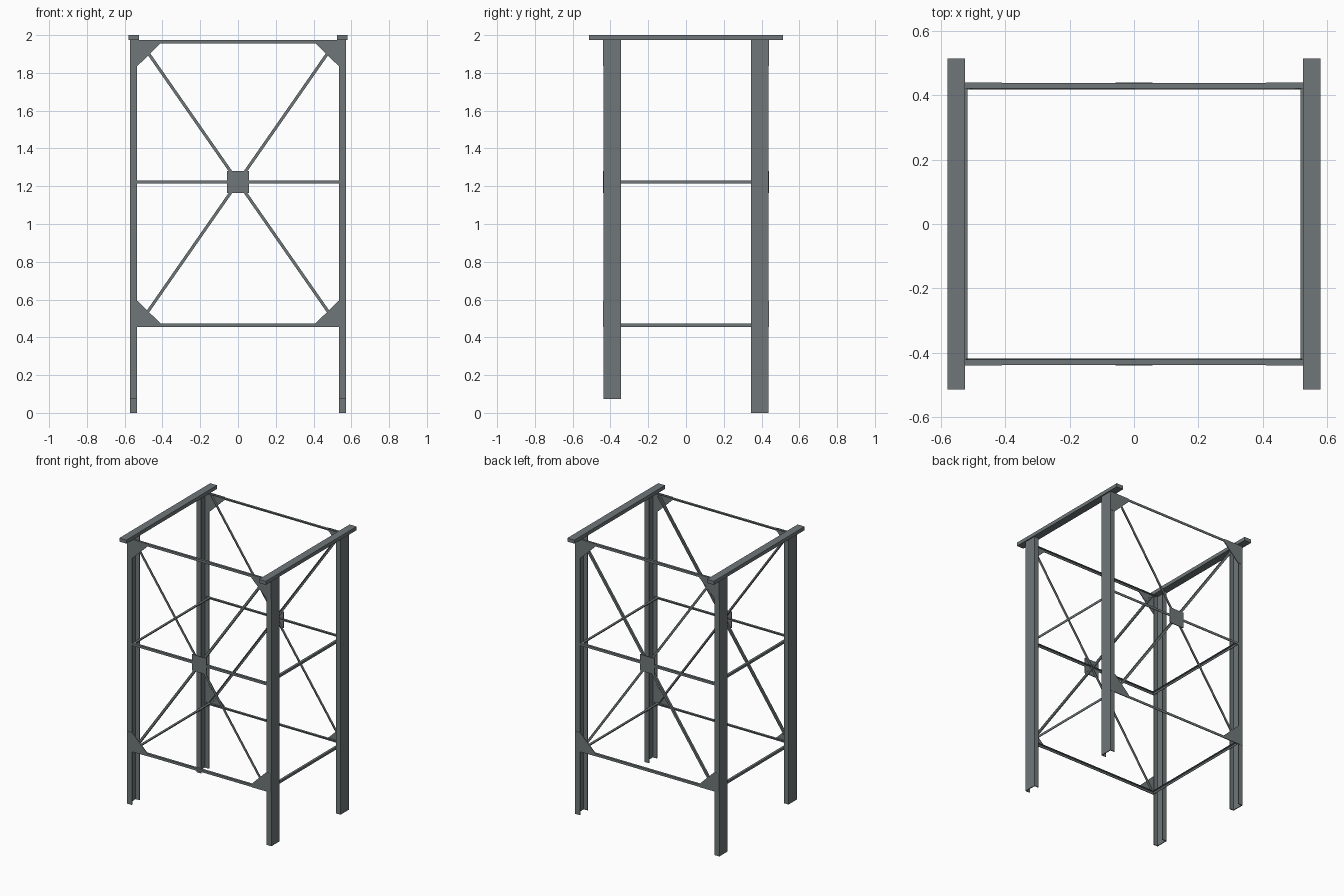
import bpy, math
from mathutils import Vector, Matrix

if "Cube" in bpy.data.objects:
    bpy.data.objects.remove(bpy.data.objects["Cube"])

steel = bpy.data.materials.new("dark_grey_steel")
steel.diffuse_color = (0.16, 0.185, 0.19, 1)
steel.use_nodes = True
steel.node_tree.nodes["Principled BSDF"].inputs["Base Color"].default_value = steel.diffuse_color


def make(name, verts, faces):
    me = bpy.data.meshes.new(name)
    me.from_pydata([tuple(v) for v in verts], [], faces)
    me.materials.append(steel)
    ob = bpy.data.objects.new(name, me)
    bpy.context.collection.objects.link(ob)
    # consistent outward normals
    import bmesh
    bm = bmesh.new()
    bm.from_mesh(me)
    bmesh.ops.recalc_face_normals(bm, faces=bm.faces)
    bm.to_mesh(me)
    bm.free()
    return ob


def extrude(name, profile, start, end, u, v):
    """Sweep a 2D profile (in directions u, v) straight from start to end."""
    a, b, u, v = Vector(start), Vector(end), Vector(u), Vector(v)
    n = len(profile)
    verts = [p + u * s + v * t for p in (a, b) for s, t in profile]
    faces = [[i, (i + 1) % n, n + (i + 1) % n, n + i] for i in range(n)]
    faces += [list(range(n)), list(range(n, 2 * n))]
    return make(name, verts, faces)


def angle(w, t):
    # L-shaped section with equal legs
    return [(0, 0), (w, 0), (w, t), (t, t), (t, w), (0, w)]


PX, PY = 0.571, 0.438        # outer faces of the legs
PW, PD, T = 0.037, 0.094, 0.006
TOP, MID, LOW = 1.975, 1.222, 0.464
W = 0.017                    # angle bar size

# channel legs, open towards the middle of the frame
channel = [(0, 0), (PW, 0), (PW, T), (T, T), (T, PD - T), (PW, PD - T),
           (PW, PD), (0, PD)]
for sx, side in ((-1, "left"), (1, "right")):
    for sy, end, foot in ((-1, "front", 0.073), (1, "back", 0.0)):
        extrude(f"{end}_{side}_leg", channel, (sx * PX, sy * PY, foot),
                (sx * PX, sy * PY, TOP), (-sx, 0, 0), (0, -sy, 0))

    # top support beam
    beam = [(-0.0275, 0), (0.0275, 0), (0.0275, 0.026), (-0.0275, 0.026)]
    extrude(f"{side}_top_beam", beam, (sx * 0.552, -0.513, 1.974),
            (sx * 0.552, 0.513, 1.974), (1, 0, 0), (0, 0, 1))

    # side rails on the inner edges of the legs
    for z, level in ((MID, "middle"), (LOW, "lower")):
        extrude(f"{side}_{level}_rail", angle(W, 0.004),
                (sx * 0.534, -0.43, z + W / 2), (sx * 0.534, 0.43, z + W / 2),
                (-sx, 0, 0), (0, 0, -1))

for sy, end in ((-1, "front"), (1, "back")):
    # cross rails
    for z, level in ((TOP - W / 2 - 0.002, "top"), (MID, "middle"), (LOW, "lower")):
        extrude(f"{end}_{level}_rail", angle(W, 0.004),
                (-0.55, sy * PY, z + W / 2), (0.55, sy * PY, z + W / 2),
                (0, -sy, 0), (0, 0, -1))

    # diagonal braces behind the plates
    for k, lean in ((1, "rising"), (-1, "falling")):
        a = Vector((-0.515, sy * 0.434, MID - k * 0.74))
        b = Vector((0.515, sy * 0.434, MID + k * 0.74))
        inward = Vector((0, -sy, 0))
        across = (b - a).normalized().cross(inward)
        off = across * -0.008
        extrude(f"{end}_{lean}_brace", angle(0.016, 0.004), a + off, b + off,
                across, inward)

    # corner gussets
    for sx, side in ((-1, "left"), (1, "right")):
        for k, level, z in ((-1, "upper", TOP), (1, "lower", 0.455)):
            shape = [(0.57, 0), (0.41, 0), (0.41, 0.019), (0.532, 0.138), (0.57, 0.138)]
            extrude(f"{end}_{level}_{side}_gusset", shape,
                    (0, sy * 0.434, z), (0, sy * 0.4395, z),
                    (sx, 0, 0), (0, 0, k))

    # centre plate
    h = 0.058
    extrude(f"{end}_centre_plate", [(-h, -h), (h, -h), (h, h), (-h, h)],
            (0, sy * 0.434, MID), (0, sy * 0.4395, MID), (1, 0, 0), (0, 0, 1))
